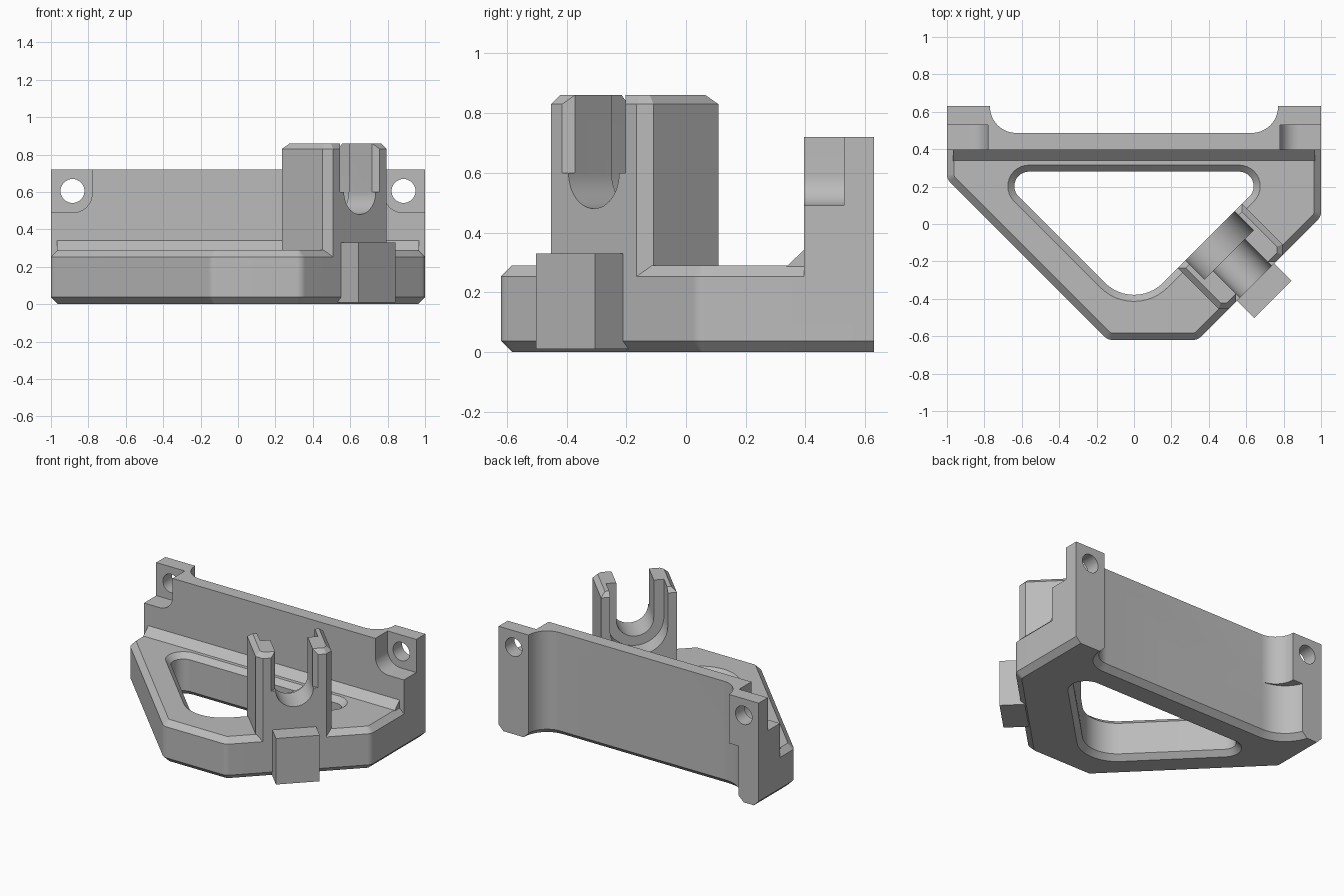
import bpy, bmesh, math
from mathutils import Vector

cube = bpy.data.objects.get("Cube")
if cube:
    bpy.data.objects.remove(cube, do_unlink=True)

grey = bpy.data.materials.new("light grey")
grey.use_nodes = True
grey.diffuse_color = (0.5, 0.5, 0.5, 1)
grey.node_tree.nodes["Principled BSDF"].inputs["Base Color"].default_value = grey.diffuse_color

R2 = math.sqrt(2)


# Axis mappings: outline point p and extrusion distance w to space
def plan(p, w):
    return (p[0], p[1], w)


def front(p, w):
    return (p[0], w, p[1])


def front_mirrored(p, w):
    return (-p[0], w, p[1])


def side(p, w):
    return (w, p[0], p[1])


def diagonal(p, w):
    return ((p[0] + w) / R2, (p[0] - w) / R2, p[1])


def diagonal_plan(p, w):
    return ((p[0] + p[1]) / R2, (p[0] - p[1]) / R2, w)


def outline(points, radii=None, d=0, steps=12):
    """Convex anticlockwise outline, grown by d, with rounded corners."""
    pts = [Vector(p) for p in points]
    radii = radii or [0] * len(pts)
    result = []
    for i, p in enumerate(pts):
        a = (pts[i - 1] - p).normalized()
        b = (pts[(i + 1) % len(pts)] - p).normalized()
        half = math.acos(a.dot(b)) / 2
        bis = (a + b).normalized()
        corner = p - bis * d / math.sin(half)
        if radii[i] == 0:
            result.append(corner)
            continue
        r = radii[i] + d
        centre = corner + bis * r / math.sin(half)
        # Sweep the arc evenly about the inward bisector
        sweep = math.pi / 2 - half
        across = (b - a).normalized()
        for k in range(steps + 1):
            t = sweep * (2 * k / steps - 1)
            result.append(centre - bis * r * math.cos(t) + across * r * math.sin(t))
    return result


def loft(name, layers, mapping):
    """Solid through (outline, distance) layers."""
    bm = bmesh.new()
    rings = [[bm.verts.new(mapping(p, w)) for p in ring] for ring, w in layers]
    n = len(rings[0])
    for low, high in zip(rings, rings[1:]):
        for i in range(n):
            j = (i + 1) % n
            bm.faces.new((low[i], low[j], high[j], high[i]))
    bm.faces.new(rings[0][::-1])
    bm.faces.new(rings[-1])
    bmesh.ops.recalc_face_normals(bm, faces=bm.faces)
    mesh = bpy.data.meshes.new(name)
    bm.to_mesh(mesh)
    bm.free()
    mesh.materials.append(grey)
    obj = bpy.data.objects.new(name, mesh)
    bpy.context.collection.objects.link(obj)
    return obj


def prism(name, ring, w0, w1, mapping):
    return loft(name, [(ring, w0), (ring, w1)], mapping)


def rect(a, b, c, d):
    return [(a, b), (c, b), (c, d), (a, d)]


def combine(target, tool, operation="DIFFERENCE"):
    mod = target.modifiers.new("combine", "BOOLEAN")
    mod.operation, mod.solver, mod.object = operation, "EXACT", tool
    bpy.context.view_layer.objects.active = target
    bpy.ops.object.modifier_apply(modifier=mod.name)
    bpy.data.objects.remove(tool, do_unlink=True)


# Base plate with chamfered rim
base = [(-1, .24), (-.14, -.62), (.34, -.62), (1, .04), (1, .75), (-1, .75)]
base_r = [.06, .06, .06, .06, 0, 0]
C = .037
bracket = loft("corner_bracket", [(outline(base, base_r, d), z) for d, z in
               ((-C, 0), (0, C), (0, .29 - C), (-C, .29))], plan)
combine(bracket, prism("back_trim", rect(-2, .63, 2, 1), -1, 1, plan))

# Back wall and sloped fillet at its foot
combine(bracket, prism("back_wall", rect(-1, .395, 1, .63), .1, .72, plan), "UNION")
foot = [(.33, .28), (.42, .28), (.42, .365)]
combine(bracket, prism("wall_foot", foot, -.967, .967, side), "UNION")


# Recess behind the wall, and the deeper undercut low on the right post
def recess(x0, x1, r0, r1, top):
    pts = [(x0, .487), (x1, .487), (x1, .9), (x0, .9)]
    return loft("recess", [(outline(pts, [r0, r1, 0, 0], d), z) for d, z in
                ((C + .01, -.01), (0, C), (0, top))], plan)


combine(bracket, recess(-.77, .77, .14, .14, 1))
combine(bracket, recess(-.86, .3, .22, .1, .38))

# Screw pockets and holes in both posts
for mapping in (front, front_mirrored):
    pocket = outline(rect(.78, .49, 1.2, 1), [.1, 0, 0, 0])
    combine(bracket, prism("pocket", pocket, .2, .53, mapping))
    hole = [(.885 + .064 * math.cos(k * math.tau / 32), .605 + .064 * math.sin(k * math.tau / 32))
            for k in range(32)]
    combine(bracket, prism("hole", hole, .4, .8, mapping))

# Triangular opening, flared at top and bottom
triangle = [(0, -.47), (.75, .28), (-.75, .28)]
F = .035
combine(bracket, loft("opening", [(outline(triangle, [.22, .078, .078], d), z) for d, z in
        ((F + .01, -.01), (0, F), (0, .29 - F), (F + .01, .30))], plan))

# Forked holder standing on the diagonal side
U, V0, V1, K = .485, .332, .679, .04
tower = [(0, V0), (U, V0), (U, V1 - K), (U - K, V1), (K, V1), (0, V1 - K)]
holder = loft("forked_holder", [(outline(tower), .06), (outline(tower), .83),
              (outline(tower, None, -.03), .86)], diagonal_plan)


def slot(r, v0, v1):
    ring = outline(rect(U / 2 - r, .6 - r, U / 2 + r, 1), [r * .999, r * .999, 0, 0])
    return prism("slot", ring, v0, v1, diagonal)


combine(holder, slot(.12, .2, .8))
combine(holder, slot(.185, .2, .475))
# Bevelled lead-in at the slot mouth
R = .12
mouth = [[(U / 2 - r, .6), (U / 2 + r, .6), (U / 2 + r, 1), (U / 2 - r, 1)] for r in (R, R + .04)]
combine(holder, loft("mouth", [(mouth[0], V1 - .03), (mouth[1], V1 + .01)], diagonal))
combine(bracket, holder, "UNION")

# Peg projecting from the diagonal face
peg = prism("front_peg", rect(.1, .01, .38, .33), .6, .81, diagonal)

# Smooth shading with sharp creases
for obj in (bracket, peg):
    bpy.ops.object.select_all(action="DESELECT")
    obj.select_set(True)
    bpy.context.view_layer.objects.active = obj
    bpy.ops.object.shade_smooth_by_angle(angle=math.radians(25))
